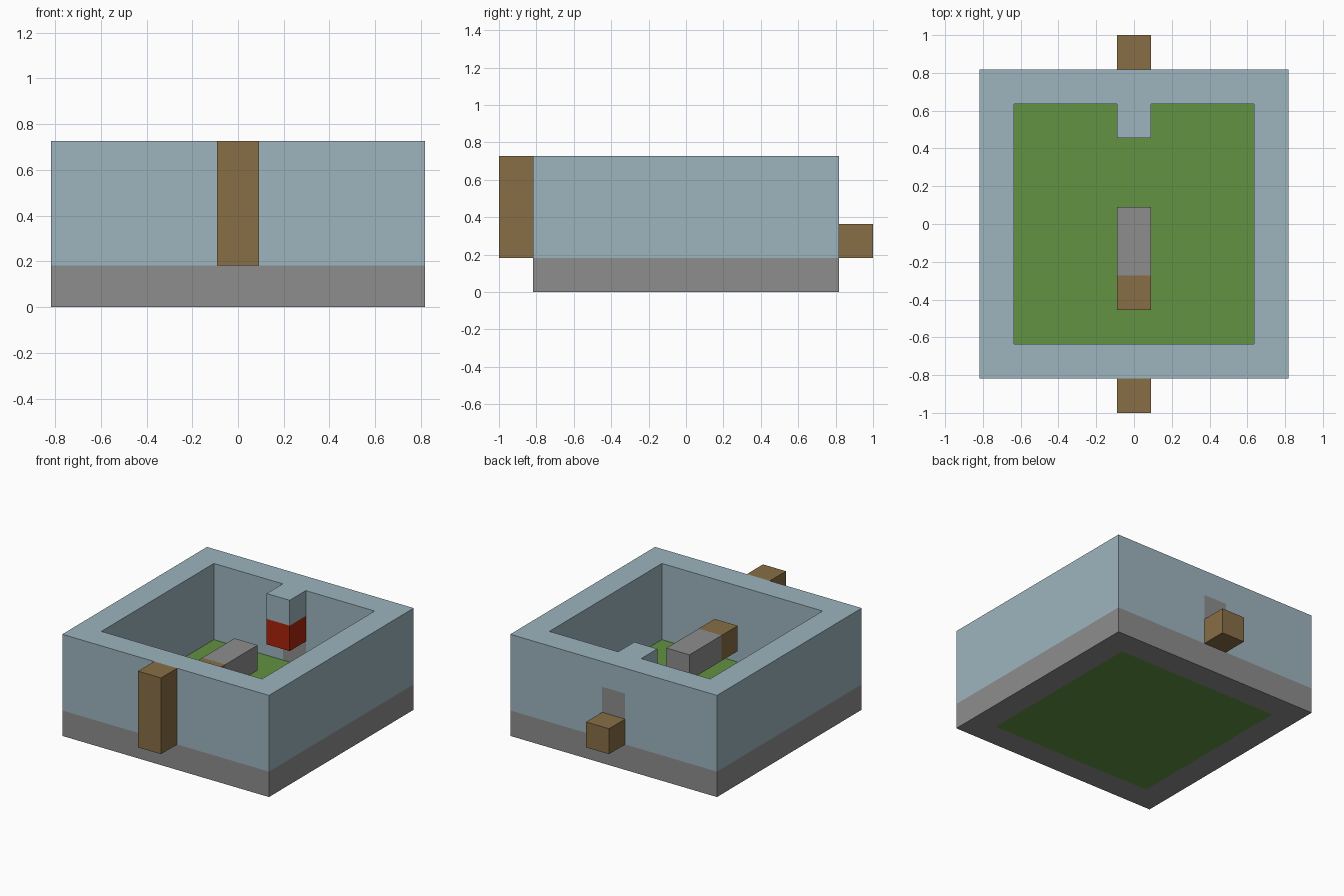
import bpy
import bmesh
from mathutils import Vector

cube = bpy.data.objects.get("Cube")
if cube:
    bpy.data.objects.remove(cube, do_unlink=True)

U = 2 / 11  # edge of one grid block


def material(name, rgb):
    mat = bpy.data.materials.new(name)
    mat.use_nodes = True
    color = (*rgb, 1)
    mat.diffuse_color = color
    mat.node_tree.nodes["Principled BSDF"].inputs["Base Color"].default_value = color
    return mat


pale_blue = material("pale_blue", (0.337, 0.462, 0.515))
stone_grey = material("stone_grey", (0.27, 0.27, 0.27))
grass_green = material("grass_green", (0.122, 0.287, 0.054))
wood_brown = material("wood_brown", (0.242, 0.156, 0.061))
deep_red = material("deep_red", (0.40, 0.016, 0.004))


def add_object(name, bm, mat):
    bmesh.ops.recalc_face_normals(bm, faces=bm.faces)
    mesh = bpy.data.meshes.new(name)
    bm.to_mesh(mesh)
    bm.free()
    mesh.materials.append(mat)
    obj = bpy.data.objects.new(name, mesh)
    bpy.context.collection.objects.link(obj)
    return obj


def block(name, mat, y, z, half_width=0.5):
    """Box centred on x, with y and z ranges in grid blocks."""
    bm = bmesh.new()
    bmesh.ops.create_cube(bm, size=1)
    for v in bm.verts:
        v.co = Vector((v.co.x * 2 * half_width,
                       y[0] if v.co.y < 0 else y[1],
                       z[0] if v.co.z < 0 else z[1])) * U
    return add_object(name, bm, mat)


def mirrored_wall(name, mat, profile, z):
    """Half outline raised between two heights and mirrored across x."""
    bm = bmesh.new()
    face = bm.faces.new([bm.verts.new(Vector((x, y, z[0])) * U) for x, y in profile])
    raised = bmesh.ops.extrude_face_region(bm, geom=[face], use_keep_orig=True)
    for v in raised["geom"]:
        if isinstance(v, bmesh.types.BMVert):
            v.co.z = z[1] * U
    bmesh.ops.recalc_face_normals(bm, faces=bm.faces)
    # Open the seam faces so both halves join cleanly
    seam = [f for f in bm.faces if all(abs(v.co.x) < 1e-5 for v in f.verts)]
    bmesh.ops.delete(bm, geom=seam, context="FACES")
    obj = add_object(name, bm, mat)
    mirror = obj.modifiers.new("mirror", "MIRROR")
    mirror.use_clip = True
    return obj


OUT, IN = 4.5, 3.5
front = [(0, -IN), (0, -OUT), (OUT, -OUT), (OUT, OUT)]
inner = [(IN, IN), (IN, -IN)]

# Foundation and lawn
mirrored_wall("foundation", stone_grey, front + [(0, OUT), (0, IN)] + inner, (0, 1))
block("lawn", grass_green, (-IN, IN), (0, 1), IN)

# Walls: lower part leaves a gap at the back, upper part carries an inward tab
mirrored_wall("lower_wall", pale_blue, front + [(0.5, OUT), (0.5, IN)] + inner, (1, 3))
tab = [(0, OUT), (0, 2.5), (0.5, 2.5), (0.5, IN)]
mirrored_wall("upper_wall", pale_blue, front + tab + inner, (3, 4))
block("back_wall_insert", stone_grey, (IN, OUT), (1, 3))

# Red block hanging under the tab
block("red_block", deep_red, (2.5, IN), (2, 3))

# Floating bar in the middle
block("bar_shaft", stone_grey, (-1.5, 0.5), (2, 3))
block("bar_end", wood_brown, (-2.5, -1.5), (2, 3))

# Wooden pieces outside the walls
block("front_post", wood_brown, (-5.5, -OUT), (1, 4))
block("back_step", wood_brown, (OUT, 5.5), (1, 2))
